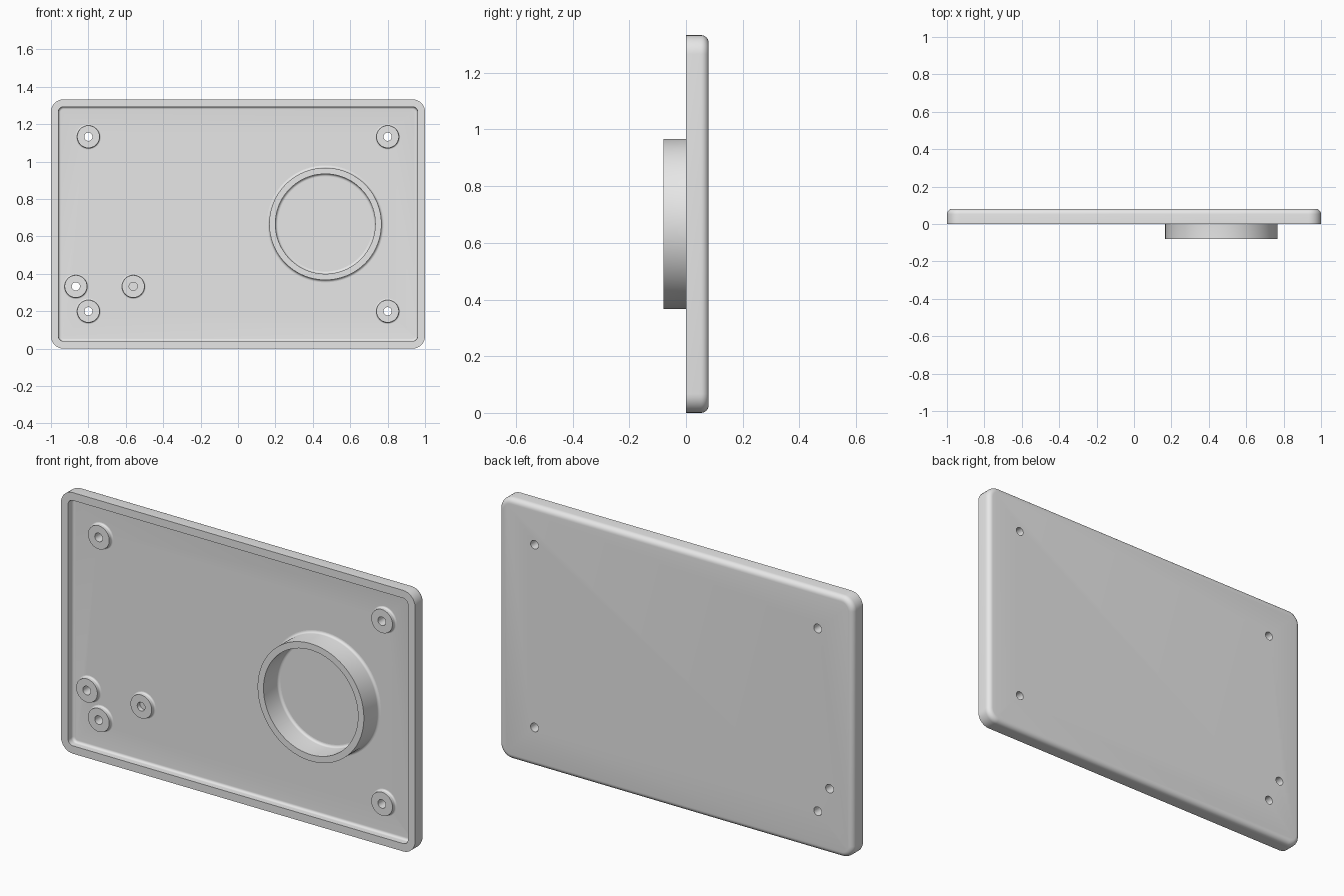
import bpy, bmesh, math
from mathutils import Vector

cube = bpy.data.objects.get("Cube")
if cube:
    bpy.data.objects.remove(cube, do_unlink=True)

WIDTH, HEIGHT, BACK, FLOOR = 2.0, 1.333, 0.08, 0.04
HOLE_R, BOSS_R, BOSS_TOP = 0.022, 0.06, 0.018
BOSSES = [(-0.8, 1.133), (0.8, 1.133), (-0.8, 0.2), (0.8, 0.2),
          (-0.867, 0.333), (-0.56, 0.333)]

grey = bpy.data.materials.new("light grey")
grey.use_nodes = True
grey.diffuse_color = (0.8, 0.8, 0.8, 1)
grey.node_tree.nodes["Principled BSDF"].inputs["Base Color"].default_value = (0.8, 0.8, 0.8, 1)


def finish(bm, name):
    bmesh.ops.recalc_face_normals(bm, faces=bm.faces)
    mesh = bpy.data.meshes.new(name)
    bm.to_mesh(mesh)
    bm.free()
    mesh.materials.append(grey)
    ob = bpy.data.objects.new(name, mesh)
    bpy.context.collection.objects.link(ob)
    return ob


def smooth(ob):
    bpy.ops.object.select_all(action='DESELECT')
    bpy.context.view_layer.objects.active = ob
    ob.select_set(True)
    bpy.ops.object.shade_smooth_by_angle(angle=math.radians(35))


def fillet(radius, steps=6):
    """Offsets of a quarter round, from (0, 0) to (radius, radius)."""
    angles = [i / steps * math.pi / 2 for i in range(steps + 1)]
    return [(radius * (1 - math.cos(a)), radius * math.sin(a)) for a in angles]


def rounded_rect(inset, y, radius, steps=8):
    """Outline of the plate moved inwards, with round corners."""
    cx, cz = WIDTH / 2 - inset - radius, HEIGHT / 2 - inset - radius
    pts = []
    for q, (sx, sz) in enumerate([(1, 1), (-1, 1), (-1, -1), (1, -1)]):
        for i in range(steps + 1):
            a = (q + i / steps) * math.pi / 2
            pts.append(Vector((sx * cx + radius * math.cos(a), y,
                               HEIGHT / 2 + sz * cz + radius * math.sin(a))))
    return pts


def bridge(bm, rings):
    for a, b in zip(rings, rings[1:]):
        for i in range(len(a)):
            j = (i + 1) % len(a)
            bm.faces.new((a[i], a[j], b[j], b[i]))


def lathe(name, centre, profile, segments):
    """Turn (radius, y) points about an axis along y."""
    bm = bmesh.new()
    rings = []
    for r, y in profile:
        angles = [2 * math.pi * i / segments for i in range(segments)]
        rings.append([bm.verts.new((centre[0] + r * math.cos(a), y,
                                    centre[1] + r * math.sin(a))) for a in angles])
    bridge(bm, rings)
    return finish(bm, name)


# Tray plate: recess floor, filleted inner wall, rim, outer wall, rounded back
IN_R, OUT_R, BACK_R, COVE = 0.027, 0.067, 0.027, 0.013
loops = [(0.04 + d, FLOOR - COVE + y, IN_R - d) for d, y in reversed(fillet(COVE))]
loops += [(0.04, 0, IN_R), (0, 0, OUT_R)]
loops += [(d, BACK - BACK_R + y, OUT_R - d) for d, y in fillet(BACK_R)]
bm = bmesh.new()
rings = [[bm.verts.new(p) for p in rounded_rect(*l)] for l in loops]
bridge(bm, rings)
bm.faces.new(rings[0])
bm.faces.new(rings[-1])
plate = finish(bm, "tray_plate")

# Screw holes through the plate
bm = bmesh.new()
for x, z in BOSSES:
    made = bmesh.ops.create_cone(bm, cap_ends=True, segments=32, radius1=HOLE_R,
                                 radius2=HOLE_R, depth=0.3)["verts"]
    for v in made:
        v.co = Vector((x + v.co.x, v.co.z, z + v.co.y))
cutter = finish(bm, "hole_cutter")
cutter.hide_render = True
cut = plate.modifiers.new("holes", 'BOOLEAN')
cut.operation = 'DIFFERENCE'
cut.solver = 'EXACT'
cut.object = cutter
bpy.context.view_layer.objects.active = plate
plate.select_set(True)
bpy.ops.object.modifier_apply(modifier="holes")
bpy.data.objects.remove(cutter, do_unlink=True)
smooth(plate)

# Screw bosses with a small cove at the foot
for n, centre in enumerate(BOSSES):
    foot = [(BOSS_R + d, FLOOR - 0.008 + y) for d, y in fillet(0.008, 4)]
    profile = [(HOLE_R, FLOOR), (HOLE_R, BOSS_TOP), (BOSS_R, BOSS_TOP)] + foot
    smooth(lathe(f"screw_boss_{n + 1}", centre, profile, 32))

# Round collar, coved to the floor inside and out
RING_OUT, RING_IN, RING_TOP = 0.3, 0.267, -0.08
outside = [(RING_OUT + d, FLOOR - COVE + y) for d, y in fillet(COVE)]
inside = [(RING_IN - d, FLOOR - COVE + y) for d, y in reversed(fillet(COVE))]
profile = inside + [(RING_IN, RING_TOP), (RING_OUT, RING_TOP)] + outside
smooth(lathe("round_collar", (0.467, 0.667), profile, 96))
